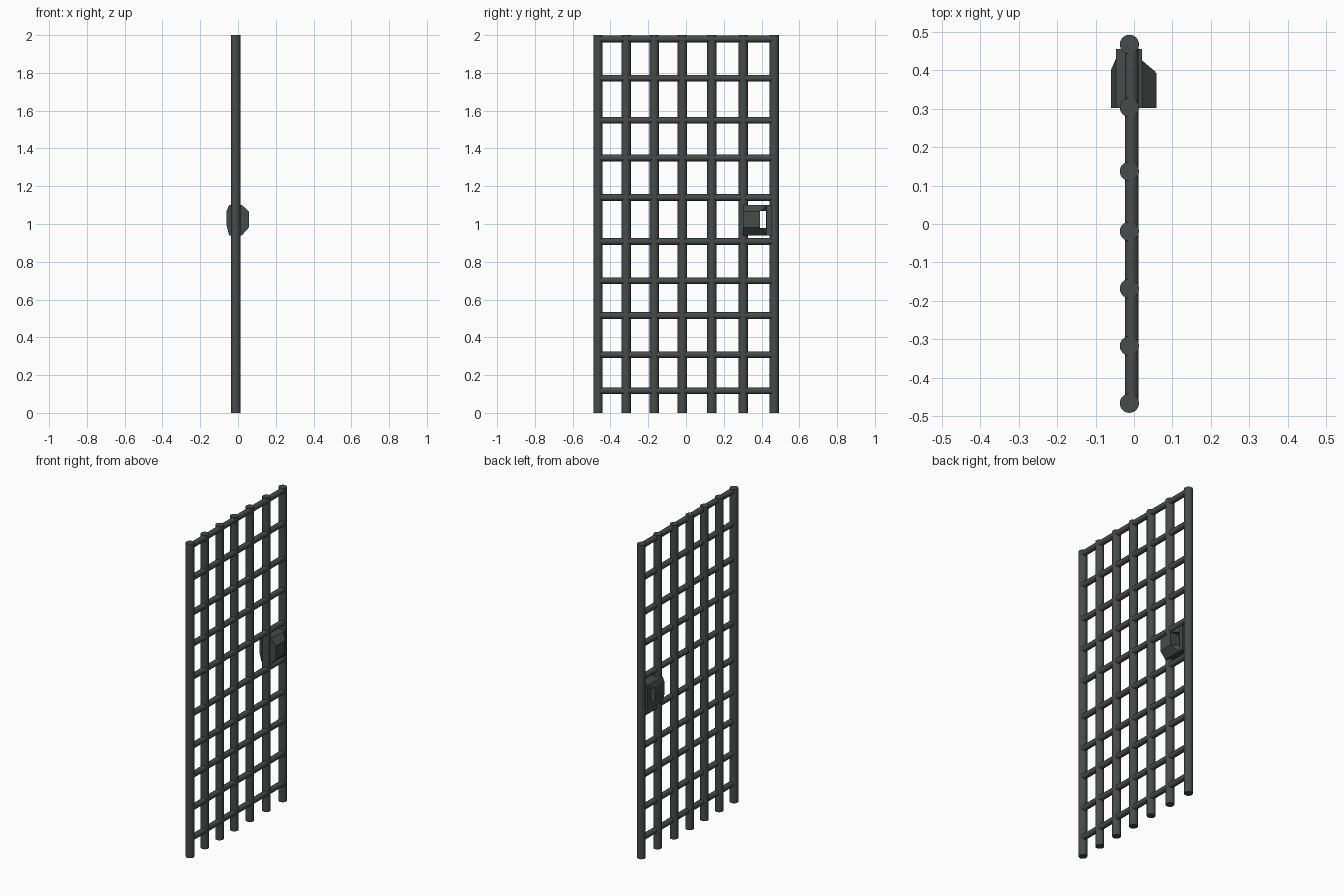
import bpy, bmesh, math

if "Cube" in bpy.data.objects:
    bpy.data.objects.remove(bpy.data.objects["Cube"])

mat = bpy.data.materials.new("dark iron")
mat.diffuse_color = (0.062, 0.07, 0.067, 1)
mat.use_nodes = True
mat.node_tree.nodes["Principled BSDF"].inputs["Base Color"].default_value = mat.diffuse_color


def rod(name, loc, radius, length, sides, rot=(0, 0, 0)):
    bpy.ops.mesh.primitive_cylinder_add(vertices=sides, radius=radius, depth=length,
                                        location=loc, rotation=rot)
    o = bpy.context.object
    o.name = name
    o.data.materials.append(mat)
    bpy.ops.object.shade_smooth_by_angle(angle=math.radians(40))
    return o


def loft(name, sections):
    """Solid through rectangles (x, y0, y1, z0, z1) stacked along x."""
    bm = bmesh.new()
    rings = [[bm.verts.new((x, y, z)) for y, z in ((y0, z0), (y1, z0), (y1, z1), (y0, z1))]
             for x, y0, y1, z0, z1 in sections]
    for a, b in zip(rings, rings[1:]):
        for i in range(4):
            j = (i + 1) % 4
            bm.faces.new((a[i], a[j], b[j], b[i]))
    bm.faces.new(rings[0])
    bm.faces.new(rings[-1])
    bmesh.ops.recalc_face_normals(bm, faces=bm.faces)
    me = bpy.data.meshes.new(name)
    bm.to_mesh(me)
    bm.free()
    me.materials.append(mat)
    o = bpy.data.objects.new(name, me)
    bpy.context.collection.objects.link(o)
    return o


# upright bars
for y in (-0.466, -0.317, -0.168, -0.019, 0.137, 0.303, 0.467):
    rod("upright_bar", (-0.012, y, 1.0), 0.025, 2.0, 24)

# cross bars
for z in (0.117, 0.308, 0.515, 0.70, 0.907, 1.14, 1.35, 1.549, 1.772, 1.98):
    rod("cross_bar", (-0.006, 0, z), 0.018, 0.934, 16, (math.pi / 2, 0, 0))

# lock case: core plate plus bevelled covers on both sides
core = loft("lock_core", [(-0.047, 0.302, 0.455, 0.94, 1.10),
                          (0.021, 0.302, 0.455, 0.94, 1.10)])
cover_a = loft("lock_cover_front", [(0.021, 0.302, 0.425, 0.94, 1.10),
                                    (0.058, 0.302, 0.394, 0.982, 1.066)])
cover_b = loft("lock_cover_back", [(-0.06, 0.302, 0.40, 0.99, 1.07),
                                   (-0.047, 0.302, 0.43, 0.94, 1.10)])

# slot through the lock
cutter = loft("slot_cutter", [(-0.2, 0.392, 0.424, 0.98, 1.068),
                              (0.2, 0.392, 0.424, 0.98, 1.068)])
cutter.hide_render = True
cutter.hide_set(True)
for o in (core, cover_a, cover_b):
    m = o.modifiers.new("slot", 'BOOLEAN')
    m.operation = 'DIFFERENCE'
    m.solver = 'EXACT'
    m.object = cutter
